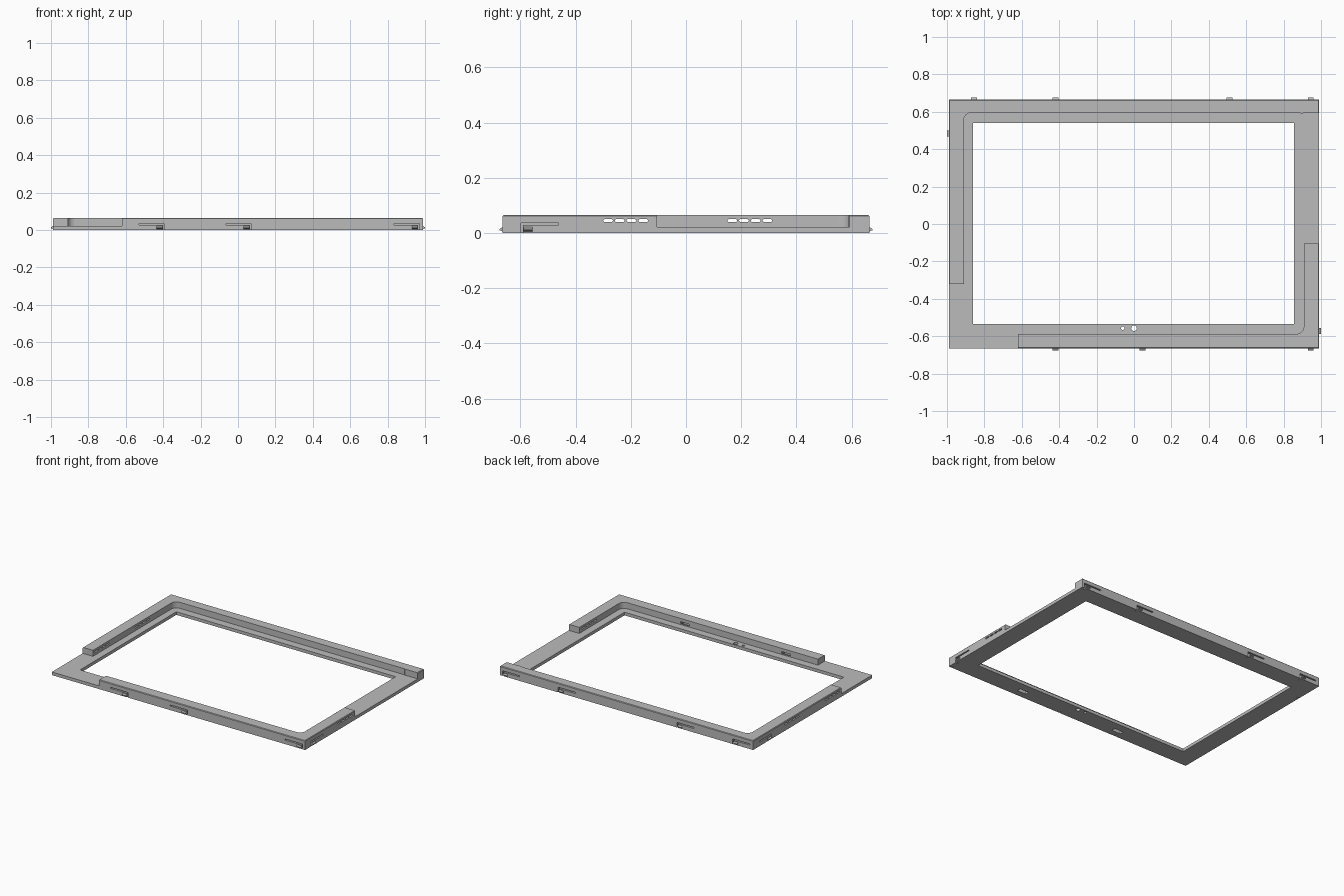
import bpy, bmesh, math
from mathutils import Vector

cube = bpy.data.objects.get("Cube")
if cube:
    bpy.data.objects.remove(cube, do_unlink=True)

X, Y = 0.99, 0.665          # outer half sizes
PLATE, TOP = 0.022, 0.065   # plate and rim heights

grey = bpy.data.materials.new("warm_grey_plastic")
grey.use_nodes = True
colour = (0.5, 0.5, 0.5, 1)
grey.diffuse_color = colour
grey.node_tree.nodes["Principled BSDF"].inputs["Base Color"].default_value = colour


def flat(u, v, w):          # outline in plan, extruded upward
    return (u, v, w)


def along_x(u, v, w):       # outline in y and z, extruded along x
    return (w, u, v)


def along_y(u, v, w):       # outline in x and z, extruded along y
    return (u, w, v)


def prism(name, pts, lo, hi, place=flat, chamfer=0):
    bm = bmesh.new()
    a = [bm.verts.new(place(u, v, lo)) for u, v in pts]
    b = [bm.verts.new(place(u, v, hi)) for u, v in pts]
    bm.faces.new(a)
    bm.faces.new(b)
    for i in range(len(pts)):
        j = (i + 1) % len(pts)
        bm.faces.new((a[i], a[j], b[j], b[i]))
    bmesh.ops.recalc_face_normals(bm, faces=bm.faces)
    if chamfer:             # soften only the outer top edges
        def outer(e):
            p, q = (v.co for v in e.verts)
            if min(p.z, q.z) < hi - 1e-5:
                return False
            return any(abs(p[k] - q[k]) < 1e-5 and abs(abs(p[k]) - s) < 1e-5
                       for k, s in ((0, X), (1, Y)))
        bmesh.ops.bevel(bm, geom=[e for e in bm.edges if outer(e)], offset=chamfer,
                        segments=1, affect='EDGES')
    me = bpy.data.meshes.new(name)
    bm.to_mesh(me)
    bm.free()
    me.materials.append(grey)
    ob = bpy.data.objects.new(name, me)
    bpy.context.collection.objects.link(ob)
    return ob


def rect(u0, u1, v0, v1):
    return [(u0, v0), (u1, v0), (u1, v1), (u0, v1)]


def arc(cx, cy, r, a0, a1, n):
    return [(cx + r * math.cos(math.radians(a0 + (a1 - a0) * i / n)),
             cy + r * math.sin(math.radians(a0 + (a1 - a0) * i / n))) for i in range(n + 1)]


def combine(target, tools, operation):
    for tool in tools:
        tool.hide_render = True
        mod = target.modifiers.new("cut", 'BOOLEAN')
        mod.operation, mod.object, mod.solver = operation, tool, 'EXACT'
    dg = bpy.context.evaluated_depsgraph_get()
    dg.update()
    me = bpy.data.meshes.new_from_object(target.evaluated_get(dg))
    target.modifiers.clear()
    target.data = me
    for tool in tools:
        bpy.data.objects.remove(tool, do_unlink=True)


# Base plate with the display opening
bezel = prism("bezel_frame", rect(-X, X, -Y, Y), 0, PLATE)
opening = prism("opening_cutter", rect(-0.86, 0.855, -0.535, 0.54), -0.1, 0.2)

# Two L shaped rims with rounded inner corners
r = 0.04
back_rim = prism("back_rim", [(-X, Y), (-X, -0.32), (-0.91, -0.32)]
                 + arc(-0.91 + r, 0.595 - r, r, 180, 90, 8)
                 + [(0.885, 0.595), (0.895, 0.588), (0.905, 0.593), (X, 0.593), (X, Y)],
                 0, TOP, chamfer=0.004)
front_rim = prism("front_rim", [(X, -Y), (X, -0.105), (0.908, -0.105)]
                  + arc(0.908 - r, -0.588 + r, r, 0, -90, 8)
                  + [(-0.62, -0.588), (-0.62, -Y)],
                  0, TOP, chamfer=0.004)
combine(bezel, [back_rim, front_rim], 'UNION')

cutters = [opening]

# Camera and sensor holes
for cx, rad in ((0.0, 0.015), (-0.06, 0.009)):
    cutters.append(prism("hole_cutter", arc(cx, -0.557, rad, 0, 345, 23), -0.1, 0.2))

# Rounded vent slots through the side rims
for start in (-0.3, 0.15):
    for i in range(4):
        y0 = start + 0.0425 * i
        h = 0.005
        pts = (arc(y0 + h, 0.045, h, 90, 270, 6)
               + arc(y0 + 0.035 - h, 0.045, h, -90, 90, 6))
        cutters.append(prism("vent_cutter", pts, -1.1, 1.1, along_x))

# Sound ducts opening below and on the inner face of the front rim
for cx in (0.42, -0.37):
    pts = [(-0.62, -0.02), (-0.592, -0.02), (-0.592, 0.03),
           (-0.57, 0.03), (-0.57, 0.042), (-0.62, 0.042)]
    cutters.append(prism("duct_cutter", pts, cx - 0.035, cx + 0.035, along_x))


# Snap clips: an L shaped slit around a tongue that carries a wedge
def clip(pos, edge, place, tail):
    side = math.copysign(1, edge)
    near, far = pos - 0.025 * tail, pos + 0.11 * tail
    slit = [(near, -0.02), (near, 0.036), (far, 0.036), (far, 0.028),
            (near + 0.007 * tail, 0.028), (near + 0.007 * tail, -0.02)]
    cutters.append(prism("slit_cutter", slit, edge - 0.02 * side, edge + 0.05 * side, place))
    wedge = [(edge - 0.004 * side, 0.006), (edge, 0.006), (edge + 0.01 * side, 0.01),
             (edge + 0.01 * side, 0.015), (edge, 0.021), (edge - 0.004 * side, 0.021)]
    across = along_x if place is along_y else (lambda u, v, w: (u, w, v))
    prism("clip_wedge", wedge, pos - 0.016, pos + 0.016, across)


for x in (-0.42, 0.045, 0.945):
    clip(x, -Y, along_y, -1)
for x in (-0.855, -0.42, 0.51, 0.945):
    clip(x, Y, along_y, -1)
clip(-0.572, X, along_x, 1)
clip(0.485, -X, along_x, 1)

combine(bezel, cutters, 'DIFFERENCE')
